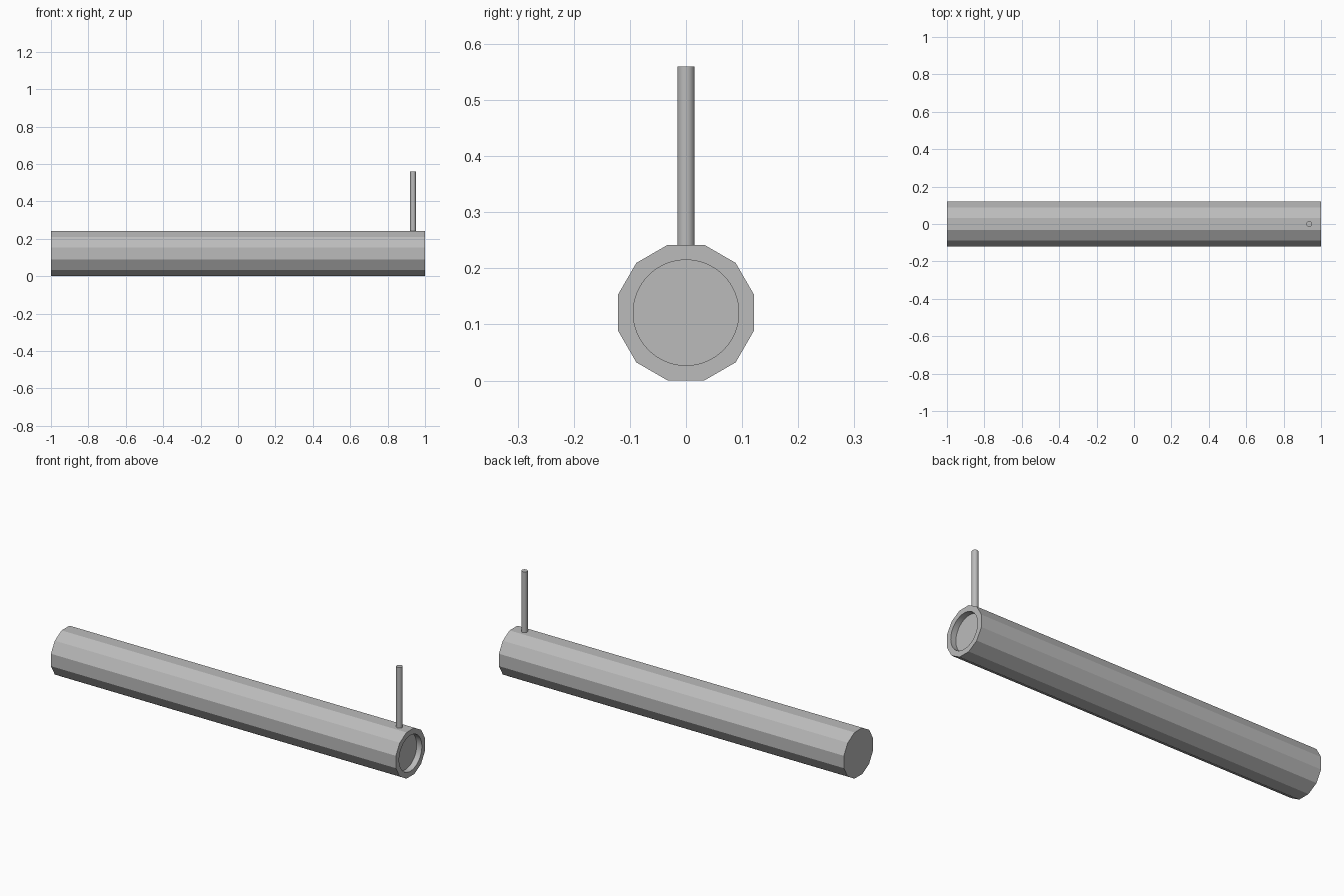
import bpy
import math

default_cube = bpy.data.objects.get("Cube")
if default_cube:
    bpy.data.objects.remove(default_cube, do_unlink=True)

APOTHEM = 0.121                                   # axis height of the barrel
RADIUS = APOTHEM / math.cos(math.pi / 12)

# One plain grey for everything
grey = bpy.data.materials.new("plain grey")
grey.use_nodes = True
grey.diffuse_color = (0.5, 0.5, 0.5, 1)
grey.node_tree.nodes["Principled BSDF"].inputs["Base Color"].default_value = (0.5, 0.5, 0.5, 1)


def cylinder(name, sides, radius, length, centre, along_x=False, spin=0.0):
    """Cylinder standing on z, or lying along x, turned by spin about its axis."""
    rotation = (0, math.pi / 2, 0) if along_x else (0, 0, 0)
    bpy.ops.mesh.primitive_cylinder_add(vertices=sides, radius=radius, depth=length,
                                        location=centre, rotation=rotation)
    obj = bpy.context.object
    obj.name = name
    obj.rotation_euler.rotate_axis('Z', spin)
    obj.data.materials.append(grey)
    return obj


# Twelve-sided barrel with a flat side down
barrel = cylinder("barrel", 12, RADIUS, 2.0, (0, 0, APOTHEM), True, math.pi / 12)

# Shallow round recess in the left end
recess = cylinder("recess_cutter", 64, 0.094, 0.06, (1.0, 0, APOTHEM), True)
recess.hide_render = True
cut = barrel.modifiers.new("recess", 'BOOLEAN')
cut.operation = 'DIFFERENCE'
cut.solver = 'EXACT'
cut.object = recess
bpy.context.view_layer.objects.active = barrel
bpy.ops.object.modifier_apply(modifier=cut.name)
bpy.data.objects.remove(recess, do_unlink=True)

# Keep the twelve sides flat and round off only the recess wall
for face in barrel.data.polygons:
    face.use_smooth = face.area < 0.01 and abs(face.normal.z) < 0.5

# Thin upright post near the recessed end
post_bottom, post_top = 0.23, 0.56
post = cylinder("post", 32, 0.0155, post_top - post_bottom,
                (0.936, 0, (post_top + post_bottom) / 2))
bpy.ops.object.select_all(action='DESELECT')
post.select_set(True)
bpy.context.view_layer.objects.active = post
bpy.ops.object.shade_smooth_by_angle(angle=math.radians(40))
